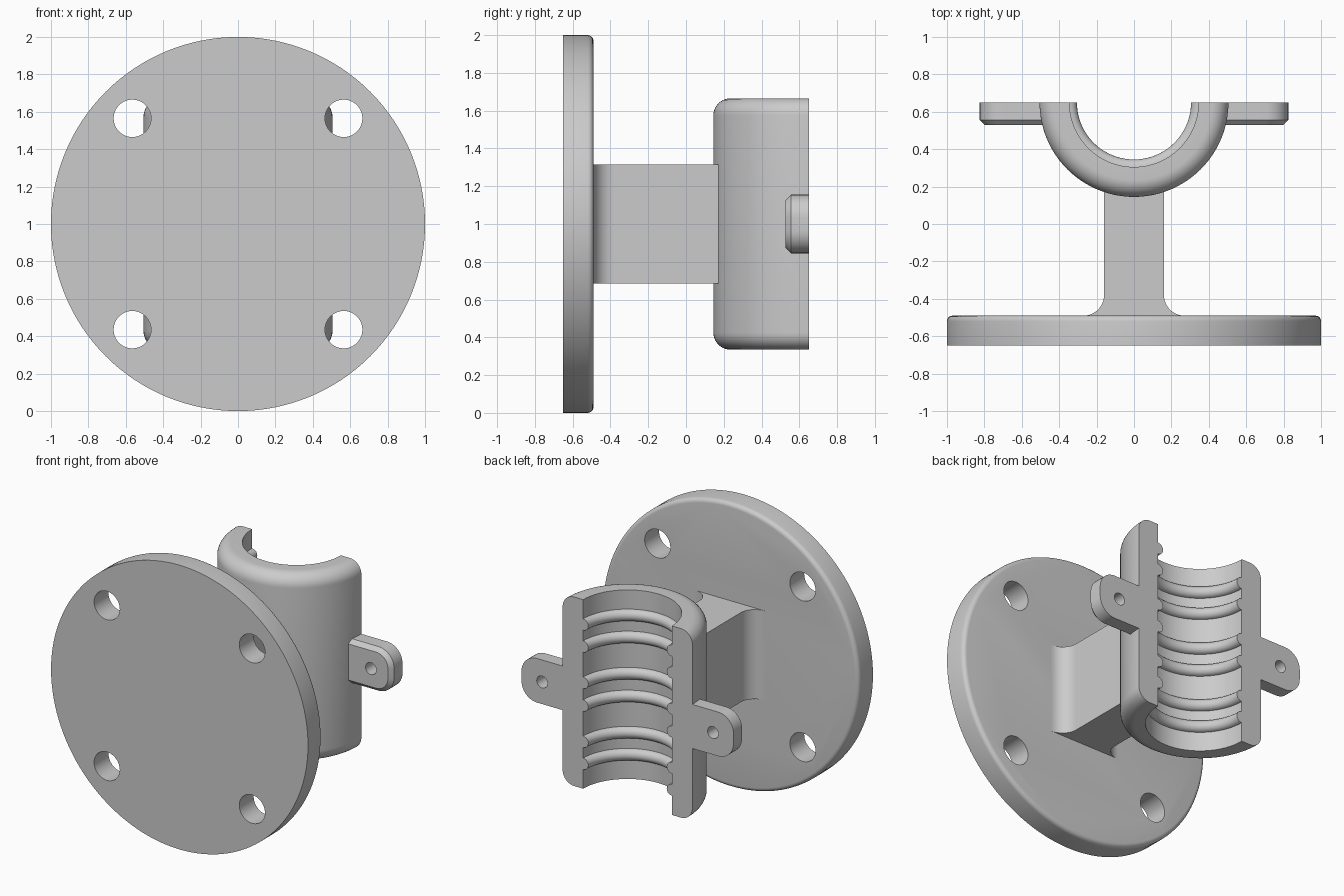
import bpy
import bmesh
from math import sin, cos, pi, radians

cube = bpy.data.objects.get("Cube")
if cube:
    bpy.data.objects.remove(cube, do_unlink=True)

grey = bpy.data.materials.new("plain grey")
grey.use_nodes = True
COLOUR = (0.6, 0.6, 0.6, 1)
grey.diffuse_color = COLOUR
grey.node_tree.nodes["Principled BSDF"].inputs["Base Color"].default_value = COLOUR

MID_Z = 1.0      # height of the centre line
BACK_Y = 0.65    # flat cut face of the clamp, also its bore axis


def arc(cx, cy, r, start, end, steps):
    """Points along an arc, angles in degrees."""
    angles = [radians(start + (end - start) * i / steps) for i in range(steps + 1)]
    return [(cx + r * cos(a), cy + r * sin(a)) for a in angles]


def finish(name, bm):
    bmesh.ops.recalc_face_normals(bm, faces=bm.faces)
    mesh = bpy.data.meshes.new(name)
    bm.to_mesh(mesh)
    bm.free()
    mesh.materials.append(grey)
    obj = bpy.data.objects.new(name, mesh)
    bpy.context.collection.objects.link(obj)
    return obj


def prism(name, outline, place, low, high, bevel=0, segments=1, keep=None):
    """Extrude an outline from low to high; optionally bevel its high rim."""
    bm = bmesh.new()
    base = [bm.verts.new(place(u, v, low)) for u, v in outline]
    top = [bm.verts.new(place(u, v, high)) for u, v in outline]
    bm.faces.new(base)
    bm.faces.new(top)
    for i in range(len(outline)):
        j = (i + 1) % len(outline)
        bm.faces.new((base[i], base[j], top[j], top[i]))
    bmesh.ops.recalc_face_normals(bm, faces=bm.faces)
    if bevel:
        rim = [e for e in bm.edges if all(v in top for v in e.verts)
               and (keep is None or keep(e))]
        bmesh.ops.bevel(bm, geom=rim, offset=bevel, segments=segments,
                        profile=0.5, affect='EDGES', clamp_overlap=True)
    return finish(name, bm)


def activate(obj):
    bpy.ops.object.select_all(action='DESELECT')
    obj.select_set(True)
    bpy.context.view_layer.objects.active = obj


def along_y(u, v, w):
    return (u, w, v)


def drill(obj, x, z, radius, steps):
    """Cut a round hole through the part along y."""
    cutter = prism("hole_cutter", arc(x, z, radius, 0, 360, steps)[:-1], along_y, -1, 1)
    cutter.hide_render = True
    activate(obj)
    mod = obj.modifiers.new("hole", 'BOOLEAN')
    mod.operation = 'DIFFERENCE'
    mod.solver = 'EXACT'
    mod.object = cutter
    bpy.ops.object.modifier_apply(modifier=mod.name)
    bpy.data.objects.remove(cutter, do_unlink=True)


# Round wall plate with a softened back rim and four screw holes
plate = prism("wall_plate", arc(0, MID_Z, 1, 0, 360, 128)[:-1], along_y,
              -BACK_Y, -0.49, bevel=0.03, segments=5)
for sx in (-1, 1):
    for sz in (-1, 1):
        drill(plate, sx * 0.565, MID_Z + sz * 0.565, 0.1, 40)

# Stem with fillets flaring into the plate
flare = arc(0.27, -0.38, 0.11, 270, 180, 12)
right_side = [(0.27, -0.5)] + flare + [(0.16, 0.2)]
stem_outline = right_side + [(-x, y) for x, y in reversed(right_side)]
stem = prism("stem", stem_outline, lambda u, v, w: (u, v, w), MID_Z - 0.315, MID_Z + 0.315)

# Half-round clamp: wall section with rounded outer ends and ribs in the bore
OUTER, BORE, HALF, ROUND, RIB = 0.505, 0.345, 0.665, 0.09, 0.04
section = arc(OUTER - ROUND, ROUND - HALF, ROUND, -90, 0, 10)
section += arc(OUTER - ROUND, HALF - ROUND, ROUND, 0, 90, 10)
section.append((BORE, HALF))
for height in (0.49, 0.335, 0.08, -0.08, -0.335, -0.49):
    section += arc(BORE, height, RIB, 90, 270, 10)
section.append((BORE, -HALF))

bm = bmesh.new()
STEPS = 64
rings = []
for i in range(STEPS + 1):
    a = pi + pi * i / STEPS
    rings.append([bm.verts.new((r * cos(a), BACK_Y + r * sin(a), MID_Z + z))
                  for r, z in section])
for near, far in zip(rings, rings[1:]):
    for k in range(len(section)):
        n = (k + 1) % len(section)
        bm.faces.new((near[k], near[n], far[n], far[k]))
bm.faces.new(rings[0])
bm.faces.new(rings[-1])
clamp = finish("half_clamp", bm)

# Bolt ears on both sides of the clamp
INNER, TIP, EAR, CORNER = 0.47, 0.825, 0.155, 0.12
ears = []
for side, name in ((1, "left_ear"), (-1, "right_ear")):
    outline = [(INNER, MID_Z - EAR)]
    outline += arc(TIP - CORNER, MID_Z - EAR + CORNER, CORNER, -90, 0, 10)
    outline += arc(TIP - CORNER, MID_Z + EAR - CORNER, CORNER, 0, 90, 10)
    outline.append((INNER, MID_Z + EAR))
    ear = prism(name, [(side * x, z) for x, z in outline], along_y, BACK_Y, 0.528,
                bevel=0.028,
                keep=lambda e: max(abs(v.co.x) for v in e.verts) > INNER + 0.01)
    drill(ear, side * 0.665, MID_Z, 0.042, 24)
    ears.append(ear)

# Smooth curved surfaces, keep hard edges
for part in [plate, stem, clamp] + ears:
    activate(part)
    bpy.ops.object.shade_smooth_by_angle(angle=radians(30))
